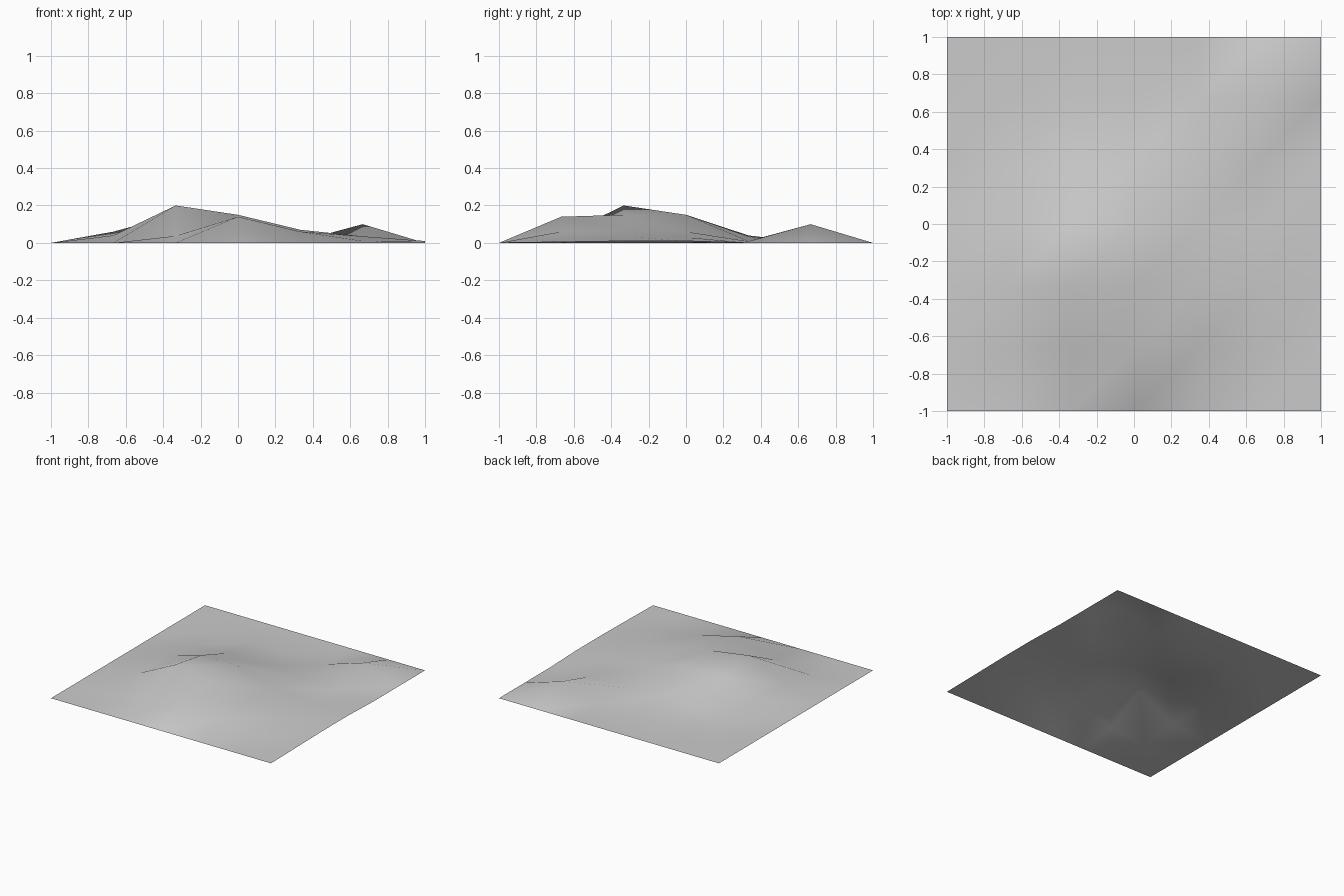
import bpy
import bmesh

default = bpy.data.objects.get("Cube")
if default:
    bpy.data.objects.remove(default, do_unlink=True)

CELLS = 6
STEP = 2 / CELLS

# Ground heights in hundredths, one row per grid line from front to back
HEIGHTS = (
    (0, 0, 0, 0, 0, 0, 0),
    (0, 0, 3.7, 14, 6, 1, 0.5),
    (0, 4, 20, 15, 7, 3.5, 1),
    (0, 6, 15, 15, 6, 3, 1),
    (0, 1, 4, 3.5, 1, 0.8, 0),
    (0, 0, 0, 0, 0, 10, 0),
    (0, 0, 0, 0, 0, 0, 0),
)


def make_material(name, colour):
    material = bpy.data.materials.new(name)
    material.use_nodes = True
    material.diffuse_color = colour
    shader = material.node_tree.nodes["Principled BSDF"]
    shader.inputs["Base Color"].default_value = colour
    return material


def make_terrain(name, material):
    """Open sheet of square cells, each split along the same diagonal."""
    bm = bmesh.new()
    grid = [
        [bm.verts.new((col * STEP - 1, row * STEP - 1, height / 100))
         for col, height in enumerate(line)]
        for row, line in enumerate(HEIGHTS)
    ]
    for row in range(CELLS):
        for col in range(CELLS):
            near_left, near_right = grid[row][col:col + 2]
            far_left, far_right = grid[row + 1][col:col + 2]
            bm.faces.new((near_left, near_right, far_right))
            bm.faces.new((near_left, far_right, far_left))
    for face in bm.faces:
        face.smooth = True
    mesh = bpy.data.meshes.new(name)
    bm.to_mesh(mesh)
    bm.free()
    mesh.materials.append(material)
    terrain = bpy.data.objects.new(name, mesh)
    bpy.context.collection.objects.link(terrain)
    return terrain


# Rolling ground with a main hill, a front ridge and a small back mound
grey = make_material("ground grey", (0.6, 0.6, 0.6, 1))
make_terrain("hilly_ground", grey)
